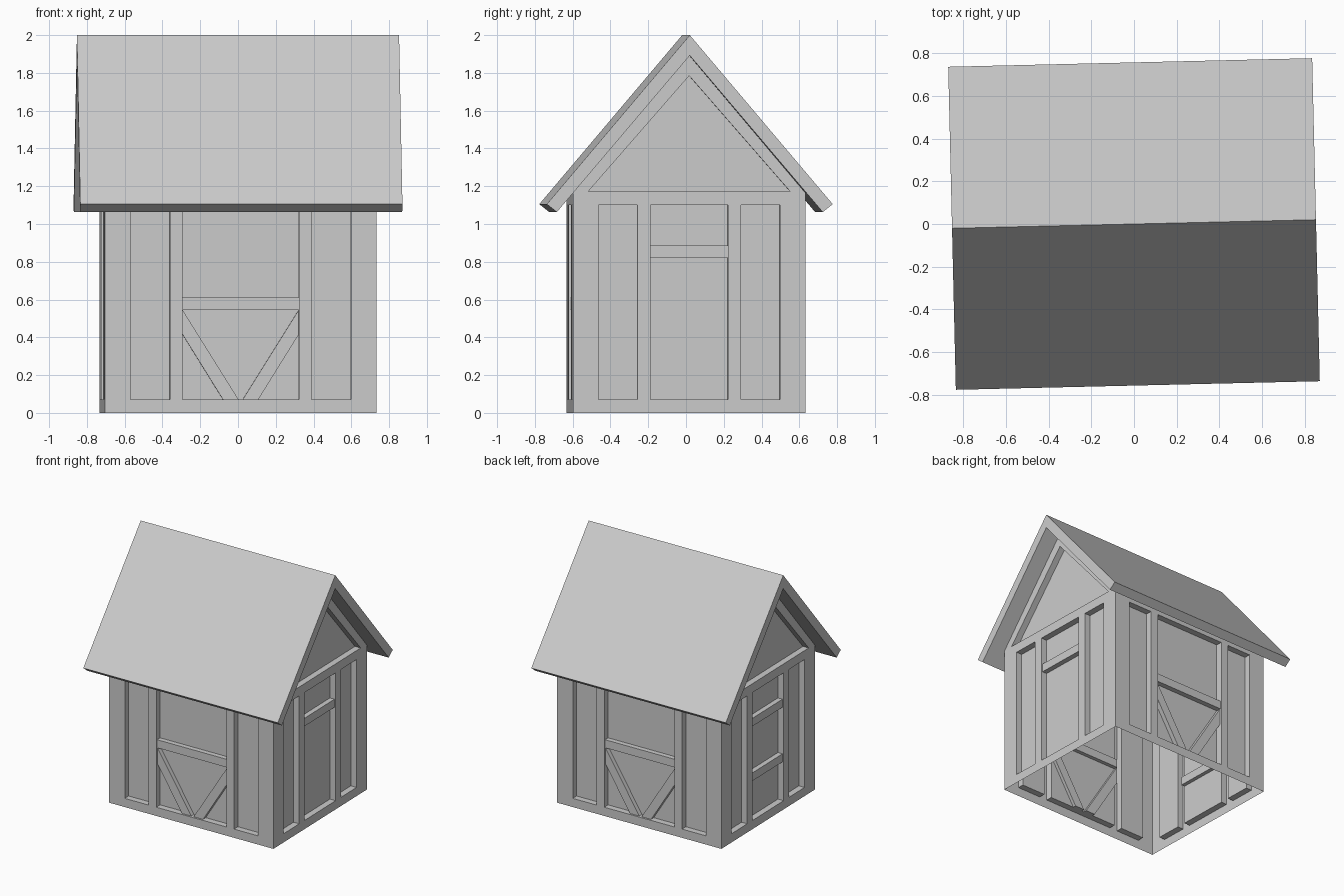
import bpy, bmesh, math
from mathutils import Matrix

if "Cube" in bpy.data.objects:
    bpy.data.objects.remove(bpy.data.objects["Cube"])

HX, HY = 0.72, 0.615         # half length and half width of the body
EAVE, PEAK = 1.165, 1.892    # wall top and gable peak (under the roof)
DEPTH = 0.05                 # panel recess
TURN = math.radians(1.35)    # the whole house sits slightly turned


def finish(name, bm, quarter_turns=0):
    bmesh.ops.remove_doubles(bm, verts=bm.verts, dist=1e-5)
    bm.transform(Matrix.Rotation(TURN + quarter_turns * math.pi / 2, 4, 'Z'))
    me = bpy.data.meshes.new(name)
    bm.to_mesh(me)
    bm.free()
    ob = bpy.data.objects.new(name, me)
    bpy.context.collection.objects.link(ob)
    return ob


def face(bm, pts):
    return bm.faces.new([bm.verts.new(p) for p in pts])


def recess(bm, outline, y):
    """Sunken panel with its four (or three) side faces."""
    face(bm, [(u, y + DEPTH, z) for u, z in outline])
    for (a, b), (c, d) in zip(outline, outline[1:] + outline[:1]):
        face(bm, [(a, y, b), (c, y, d), (c, y + DEPTH, d), (a, y + DEPTH, b)])


def wall(name, half, dist, edges, turns, gable=False):
    """Framed wall with three sunken panels; edges = positive panel limits."""
    bm = bmesh.new()
    us = sorted([-half, half] + edges + [-e for e in edges])
    zs = [0, 0.07, 1.10, EAVE]
    for i in range(len(us) - 1):
        for j in range(3):
            a, b, c, d = us[i], us[i + 1], zs[j], zs[j + 1]
            quad = [(a, c), (b, c), (b, d), (a, d)]
            if j == 1 and i % 2 == 1:
                recess(bm, quad, -dist)
            else:
                face(bm, [(u, -dist, z) for u, z in quad])
    if gable:
        outer = [(-half, EAVE), (half, EAVE), (0, PEAK)]
        inner = [(-0.535, 1.172), (0.535, 1.172), (0, 1.785)]
        for k in range(3):
            n = (k + 1) % 3
            face(bm, [(u, -dist, z) for u, z in (outer[k], outer[n], inner[n], inner[k])])
        recess(bm, inner, -dist)
    finish(name, bm, turns)


def prism(name, outline, y0, y1, turns=0):
    """Closed solid: x-z outline pushed along y."""
    bm = bmesh.new()
    f = face(bm, [(u, y0, z) for u, z in outline])
    ext = bmesh.ops.extrude_face_region(bm, geom=[f])
    vs = [g for g in ext['geom'] if isinstance(g, bmesh.types.BMVert)]
    bmesh.ops.translate(bm, verts=vs, vec=(0, y1 - y0, 0))
    if f.is_valid is False or len(bm.faces) < len(outline) + 2:
        face(bm, [(u, y0, z) for u, z in outline])
    bmesh.ops.remove_doubles(bm, verts=bm.verts, dist=1e-5)
    bmesh.ops.recalc_face_normals(bm, faces=bm.faces)
    return finish(name, bm, turns)


def rail(name, half, dist, z0, z1, turns):
    prism(name, [(-half, z0), (half, z0), (half, z1), (-half, z1)],
          -dist + 0.01, -dist + 0.08, turns)


# long walls with rail and V braces
for side, turns in (("front", 0), ("back", 2)):
    wall(side + "_wall", HX, HY, [0.3075, 0.375, 0.583], turns)
    rail(side + "_rail", 0.3075, HY, 0.545, 0.61, turns)
    for s, hand in ((-1, "left"), (1, "right")):
        prism(f"{side}_{hand}_brace",
              [(s * 0.3075, 0.545), (s * 0.3075, 0.415), (s * 0.093, 0.07), (s * 0.0105, 0.07)],
              -HY + 0.015, -HY + 0.075, turns)

# gable walls
for side, turns, heights in (("right", 1, [0.82]), ("left", 3, [0.82, 0.38])):
    wall(side + "_gable_wall", HY, HX, [0.205, 0.275, 0.48], turns, gable=True)
    for k, z in enumerate(heights):
        rail(f"{side}_rail_{k + 1}", 0.205, HX, z, z + 0.065, turns)

# roof slabs, mitred at the ridge
prism("roof", [(0, 2.0), (0.757, 1.105), (0.704, 1.063), (0, PEAK),
               (-0.704, 1.063), (-0.757, 1.105)], -0.853, 0.853, 1)
